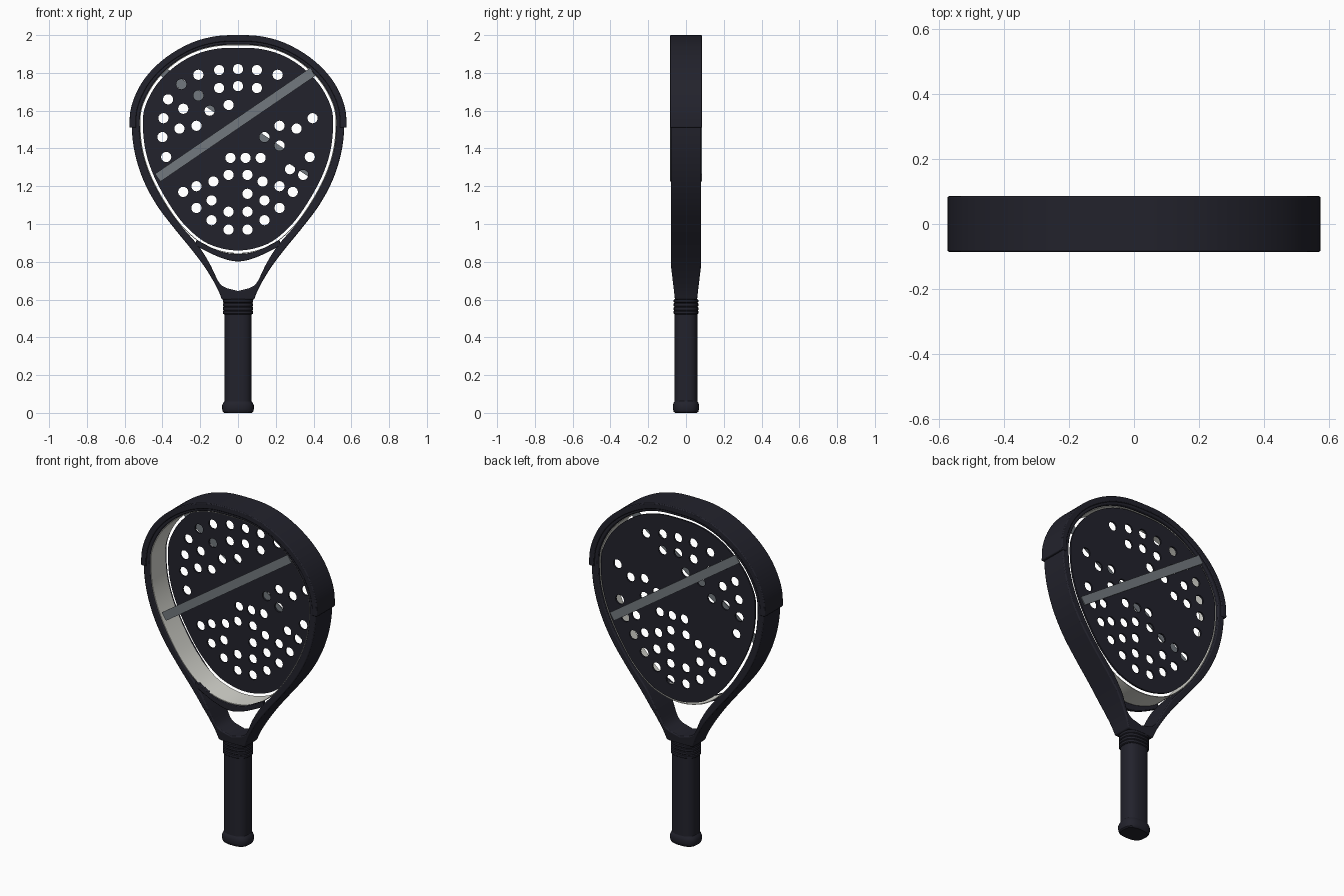
import bpy, bmesh, math
from mathutils import Vector

cube = bpy.data.objects.get("Cube")
if cube:
    bpy.data.objects.remove(cube, do_unlink=True)


def material(name, r, g, b):
    mat = bpy.data.materials.new(name)
    mat.use_nodes = True
    mat.diffuse_color = (r, g, b, 1)
    mat.node_tree.nodes["Principled BSDF"].inputs["Base Color"].default_value = (r, g, b, 1)
    return mat


DARK = material("midnight_black", .016, .016, .025)
GREY = material("slate_grey", .17, .19, .21)
LIGHT = material("warm_light_grey", .68, .68, .63)


def finish(name, mesh, mat, bevel=0):
    mesh.materials.clear()
    mesh.materials.append(mat)
    obj = bpy.data.objects.new(name, mesh)
    bpy.context.collection.objects.link(obj)
    bpy.ops.object.select_all(action='DESELECT')
    obj.select_set(True)
    bpy.context.view_layer.objects.active = obj
    bpy.ops.object.shade_smooth_by_angle(angle=math.radians(35))
    if bevel:
        mod = obj.modifiers.new("soft_edges", 'BEVEL')
        mod.width = bevel
        mod.segments = 2
        mod.limit_method = 'ANGLE'
        mod.angle_limit = math.radians(50)
    return obj


def from_bmesh(name, bm, mat, bevel=0):
    bmesh.ops.recalc_face_normals(bm, faces=bm.faces)
    mesh = bpy.data.meshes.new(name)
    bm.to_mesh(mesh)
    bm.free()
    return finish(name, mesh, mat, bevel)


def smooth(points, steps=6):
    """Catmull-Rom curve through half-outline points that start on the centre line."""
    p = [Vector(q) for q in points]
    flip = lambda v: Vector((-v.x, v.y))
    p = [flip(p[1])] + p + [flip(p[-2]) if p[-1].x == 0 else p[-1]]
    out = []
    for a, b, c, d in zip(p, p[1:], p[2:], p[3:]):
        for i in range(steps):
            t = i / steps
            out.append(b + (c - a) * t / 2 + (a * 2 - b * 5 + c * 4 - d) * t * t / 2
                       + (b * 3 - a - c * 3 + d) * t ** 3 / 2)
    return out + [p[-2]]


def mirrored(half):
    """Close a half outline whose two ends lie on x = 0."""
    return half + [Vector((-v.x, v.y)) for v in reversed(half[1:-1])]


def offset(path, distance):
    out = []
    for i, v in enumerate(path):
        t = (path[(i + 1) % len(path)] - path[i - 1]).normalized()
        out.append(v + Vector((-t.y, t.x)) * distance)
    return out


def strip(name, outer, inner, depth, mat, closed=True, bevel=0):
    """Solid band between two outlines; depth(z) gives its front and back y."""
    bm = bmesh.new()
    rings = []
    for a, b in zip(outer, inner):
        (af, ab), (bf, bb) = depth(a.y), depth(b.y)
        rings.append([bm.verts.new(co) for co in
                      ((a.x, af, a.y), (a.x, ab, a.y), (b.x, bb, b.y), (b.x, bf, b.y))])
    pairs = list(zip(rings, rings[1:]))
    if closed:
        pairs.append((rings[-1], rings[0]))
    else:
        bm.faces.new(rings[0])
        bm.faces.new(rings[-1])
    for r, s in pairs:
        for k in range(4):
            m = (k + 1) % 4
            bm.faces.new((r[k], r[m], s[m], s[k]))
    return from_bmesh(name, bm, mat, bevel)


def plate(name, outlines, y, thickness, mat):
    """Flat upright plate; outlines after the first become holes."""
    curve = bpy.data.curves.new(name + "_profile", 'CURVE')
    curve.dimensions = '2D'
    curve.fill_mode = 'BOTH'
    curve.extrude = thickness / 2
    for line in outlines:
        spline = curve.splines.new('POLY')
        spline.points.add(len(line) - 1)
        for point, v in zip(spline.points, line):
            point.co = (v[0], v[1], 0, 1)
        spline.use_cyclic_u = True
    temp = bpy.data.objects.new(name + "_profile", curve)
    bpy.context.collection.objects.link(temp)
    graph = bpy.context.evaluated_depsgraph_get()
    mesh = bpy.data.meshes.new_from_object(temp.evaluated_get(graph))
    bpy.data.objects.remove(temp, do_unlink=True)
    obj = finish(name, mesh, mat)
    obj.rotation_euler.x = math.pi / 2
    obj.location.y = y
    return obj


def loft(name, sections, mat, sides=40):
    """Rounded-box cross-sections (z, half width, half depth) stacked upward."""
    bm = bmesh.new()
    power = lambda v: math.copysign(abs(v) ** .75, v)
    rings = []
    for z, rx, ry in sections:
        angles = [math.tau * i / sides for i in range(sides)]
        rings.append([bm.verts.new((rx * power(math.cos(a)), ry * power(math.sin(a)), z))
                      for a in angles])
    for r, s in zip(rings, rings[1:]):
        for i in range(sides):
            j = (i + 1) % sides
            bm.faces.new((r[i], r[j], s[j], s[i]))
    bm.faces.new(rings[0])
    bm.faces.new(rings[-1])
    return from_bmesh(name, bm, mat)


# Head frame with the two arms running down into the yoke
outer_pts = [(0, 1.988), (.13, 1.98), (.26, 1.94), (.39, 1.86), (.49, 1.755), (.55, 1.63),
             (.562, 1.51), (.545, 1.37), (.5, 1.23), (.43, 1.1), (.34, .98), (.25, .87),
             (.175, .77), (.115, .67), (.085, .6)]
inner_pts = [(0, 1.95), (.13, 1.942), (.25, 1.905), (.36, 1.835), (.45, 1.74), (.51, 1.62),
             (.52, 1.51), (.505, 1.38), (.462, 1.25), (.39, 1.115), (.305, .995), (.21, .885),
             (.15, .79), (.1, .69), (.06, .66)]
outer = smooth(outer_pts)
inner = smooth(inner_pts)


def frame_depth(z):
    half = .058 + .022 * min(1, max(0, (z - .6) / .18))
    return -half, half


strip("frame", mirrored(outer + [Vector((0, .595))]), mirrored(inner + [Vector((0, .645))]),
      frame_depth, DARK, bevel=.006)

# Bumper wrapped over the top of the frame
top = [v for v in outer if v.y > 1.505]
top = [Vector((-v.x, v.y)) for v in reversed(top[1:])] + top
guard_out, guard_in = offset(top, .012), offset(top, -.022)
for path, x in ((guard_out, .575), (guard_in, .54)):
    path[0], path[-1] = Vector((-x, 1.51)), Vector((x, 1.51))
strip("bumper", guard_out, guard_in, lambda z: (-.086, .086), DARK, closed=False, bevel=.005)

# Pale hoop lining the opening, and the lip that bridges the throat
hoop = mirrored(smooth(inner_pts[:11] + [(.2, .9), (.1, .857), (0, .843)]))
strip("hoop_lining", hoop, offset(hoop, -.004), lambda z: (-.074, .062), LIGHT)


def arch(points):
    half = smooth(points)
    return [Vector((-v.x, v.y)) for v in reversed(half[1:])] + half


strip("throat_lip", arch([(0, .842), (.1, .857), (.22, .917)]),
      arch([(0, .802), (.1, .825), (.225, .885)]),
      lambda z: (-.08, -.062), DARK, closed=False, bevel=.003)

# Perforated hitting face: rows of height and hole positions, in hundredths
mirrored_rows = {182: [0], 181.5: [10], 179: [21], 173: [0], 172: [10], 156: [39.5],
                 150.5: [31], 152: [22], 135.5: [38], 126: [5], 122.5: [13], 120: [22],
                 117: [29], 112.5: [14], 108.5: [22], 106.5: [5], 102: [14], 97: [5]}
single_rows = {174: [-30], 168: [-21], 166: [-37], 161: [-29], 160: [-15], 163: [-5],
               146: [-40, 14], 141.5: [22], 129: [27.5], 126: [34.5],
               135: [-4, 4, 12], 116: [5]}
spots = [(x, z) for z, xs in single_rows.items() for x in xs]
spots += [(s * x, z) for z, xs in mirrored_rows.items() for x in xs
          for s in ((1, -1) if x else (1,))]


def circle(x, z, radius=.027, sides=24):
    return [(x + radius * math.cos(math.tau * i / sides),
             z + radius * math.sin(math.tau * i / sides)) for i in range(sides)]


plate("hitting_face", [offset(hoop, -.017)] + [circle(x / 100, z / 100) for x, z in spots],
      .07, .01, DARK)

# Diagonal bars, one on the front and its mirror image on the back
low, high = Vector((-.425, 1.245)), Vector((.395, 1.805))
side = (high - low).orthogonal().normalized() * .025
bar = [low + side, high + side, high - side, low - side]
plate("front_bar", [bar], -.081, .006, GREY)
plate("back_bar", [[(-v.x, v.y) for v in bar]], .081, .006, GREY)

# Handle: butt cap, grip and ribbed collar
loft("butt_cap", [(0, .072, .058), (.006, .08, .065), (.02, .084, .069), (.04, .084, .069),
                  (.052, .079, .066), (.062, .072, .06)], DARK)
loft("grip", [(.03, .072, .061), (.53, .072, .061)], DARK)
ribs = []
for i in range(4):
    z = .522 + i * .02
    ribs += [(z, .075, .061), (z + .004, .08, .065), (z + .016, .08, .065), (z + .02, .075, .061)]
loft("collar", [s for i, s in enumerate(ribs) if i % 4 or i == 0], DARK)
